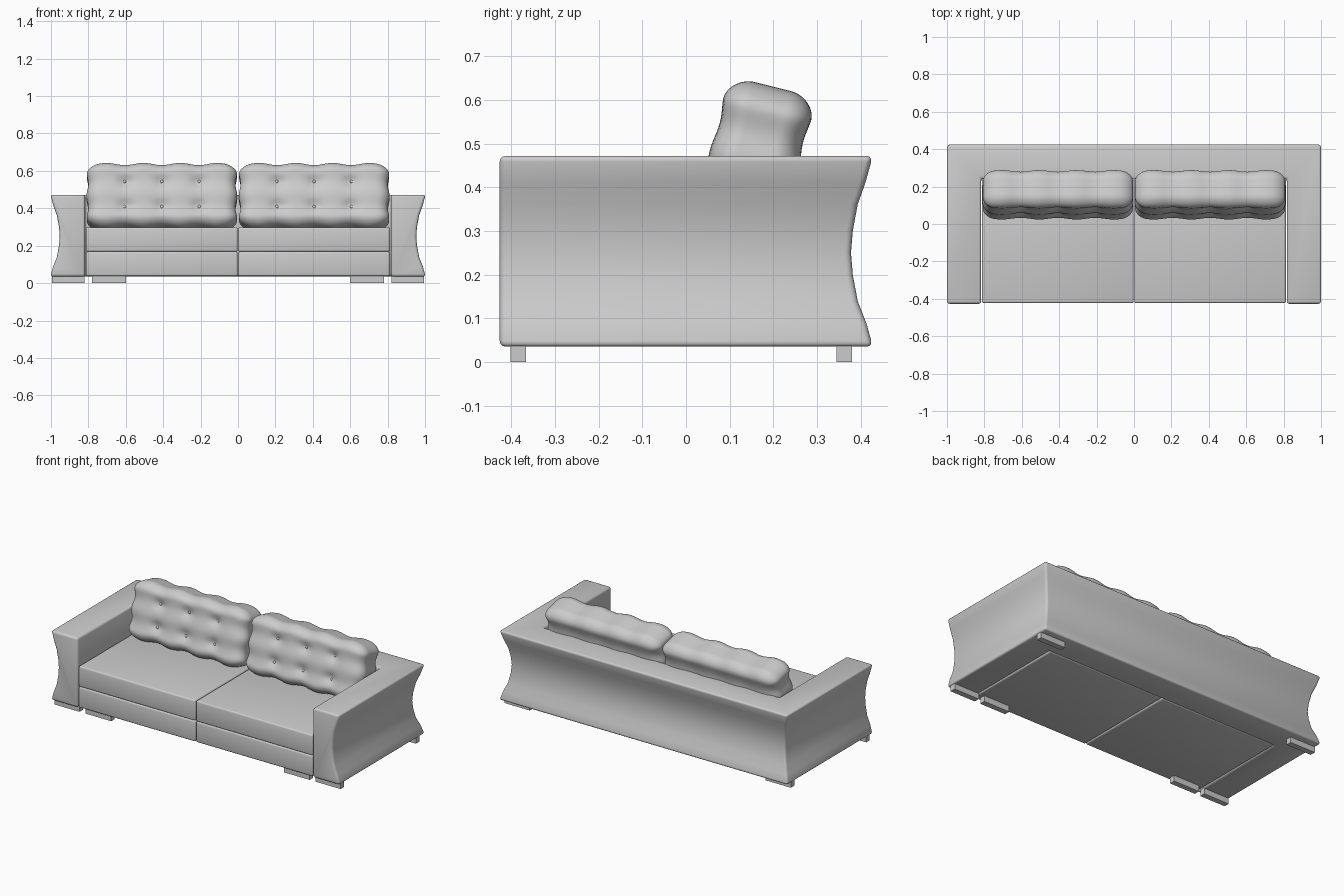
import bpy, bmesh, math
from mathutils import Vector, Matrix

cube = bpy.data.objects.get("Cube")
if cube:
    bpy.data.objects.remove(cube, do_unlink=True)

GREY = (0.6, 0.6, 0.6, 1)
fabric = bpy.data.materials.new("grey fabric")
fabric.use_nodes = True
fabric.diffuse_color = GREY
fabric.node_tree.nodes["Principled BSDF"].inputs["Base Color"].default_value = GREY


def finish(bm, name, smooth=True):
    bmesh.ops.recalc_face_normals(bm, faces=bm.faces)
    mesh = bpy.data.meshes.new(name)
    bm.to_mesh(mesh)
    bm.free()
    obj = bpy.data.objects.new(name, mesh)
    bpy.context.collection.objects.link(obj)
    mesh.materials.append(fabric)
    if smooth:
        bpy.ops.object.select_all(action="DESELECT")
        obj.select_set(True)
        bpy.context.view_layer.objects.active = obj
        bpy.ops.object.shade_smooth_by_angle(angle=math.radians(40))
    return obj


def round_edges(bm, width):
    bmesh.ops.recalc_face_normals(bm, faces=bm.faces)
    edges = [e for e in bm.edges if e.calc_face_angle(0) > math.radians(50)]
    bmesh.ops.bevel(bm, geom=edges, offset=width, segments=3, profile=0.5, affect="EDGES")


def block(name, low, high, bevel=0.0):
    low, high = Vector(low), Vector(high)
    bm = bmesh.new()
    bmesh.ops.create_cube(bm, size=1)
    for v in bm.verts:
        v.co = (low + high) / 2 + v.co * (high - low)
    if bevel:
        round_edges(bm, bevel)
    return finish(bm, name, bevel > 0)


# Arms and back: a waisted profile swept around a mitred U
PROFILE = [(-0.003, 0.035), (0.012, 0.09), (0.032, 0.14), (0.043, 0.2), (0.047, 0.25),
           (0.043, 0.3), (0.032, 0.36), (0.014, 0.41), (-0.003, 0.472), (0.183, 0.472), (0.183, 0.035)]
bm = bmesh.new()
rings = []
for side, at_back in ((-1, False), (-1, True), (1, True), (1, False)):
    rings.append([bm.verts.new((side * (1 - d), 0.425 - d if at_back else -0.427, z))
                  for d, z in PROFILE])
for a, b in zip(rings, rings[1:]):
    for i in range(len(PROFILE)):
        j = (i + 1) % len(PROFILE)
        bm.faces.new((a[i], a[j], b[j], b[i]))
bm.faces.new(rings[0])
bm.faces.new(rings[-1])
round_edges(bm, 0.014)
finish(bm, "arms_and_back")


# Tufted back cushion
HALF = Vector((0.403, 0.105, 0.178))
RADIUS = 0.06
TUFTS = [(x, z) for x in (-0.2, 0, 0.2) for z in (-0.07, 0.07)]


def cushion_surface(p):
    core = Vector([max(-h + RADIUS, min(h - RADIUS, c)) for c, h in zip(p, HALF)])
    out = p - core
    q = core + out.normalized() * RADIUS if out.length > 0 else p.copy()
    # Swollen lumps between the tufts, and a deep dimple at each one
    lump_x = 0.5 + 0.5 * math.cos(math.tau * q.x / 0.2)
    lump_z = 0.5 + 0.5 * math.cos(math.tau * (q.z - 0.07) / 0.14)
    face = q.y / HALF.y
    q.z -= 0.012 * lump_x * q.z / HALF.z
    q.x -= 0.01 * lump_z * q.x / HALF.x
    dimple = sum(math.exp(-((p.x - x) ** 2 + (p.z - z) ** 2) / 0.0009) for x, z in TUFTS)
    q.y -= face * (0.007 * (lump_x + lump_z) + (0.018 * dimple if face < 0 else 0))
    return q


for side, label in ((1, "left"), (-1, "right")):
    tilt = Matrix.Translation((side * 0.407, 0.156, 0.458)) @ Matrix.Rotation(math.radians(-14), 4, "X")
    bm = bmesh.new()
    bmesh.ops.create_cube(bm, size=2)
    bmesh.ops.subdivide_edges(bm, edges=bm.edges[:], cuts=39, use_grid_fill=True)
    for v in bm.verts:
        # Pack rows toward the rim so the rounding stays fine
        p = Vector([math.sin(c * math.pi / 2) * 0.5 + c * 0.5 for c in v.co]) * HALF
        v.co = tilt @ cushion_surface(p)
    finish(bm, label + "_back_cushion")

    # Buttons
    bm = bmesh.new()
    for x, z in TUFTS:
        spot = tilt @ Matrix.Translation((x, -0.075, z)) @ Matrix.Diagonal((1, 0.6, 1, 1))
        bmesh.ops.create_uvsphere(bm, u_segments=10, v_segments=6, radius=0.009, matrix=spot)
    finish(bm, label + "_cushion_buttons")

    # Seat base and seat cushion
    x0, x1 = sorted((side * 0.002, side * 0.813))
    block(label + "_seat_base", (x0, -0.423, 0.037), (x1, 0.245, 0.168), 0.01)
    block(label + "_seat_cushion", (x0, -0.423, 0.168), (x1, 0.245, 0.298), 0.01)

    # Feet
    for part, inner, outer, y in (("arm_front", 0.82, 0.995, -0.402), ("seat_front", 0.6, 0.78, -0.402),
                                  ("back", 0.82, 0.995, 0.345)):
        x0, x1 = sorted((side * inner, side * outer))
        block(f"{label}_{part}_foot", (x0, y, 0), (x1, y + 0.035, 0.04))
